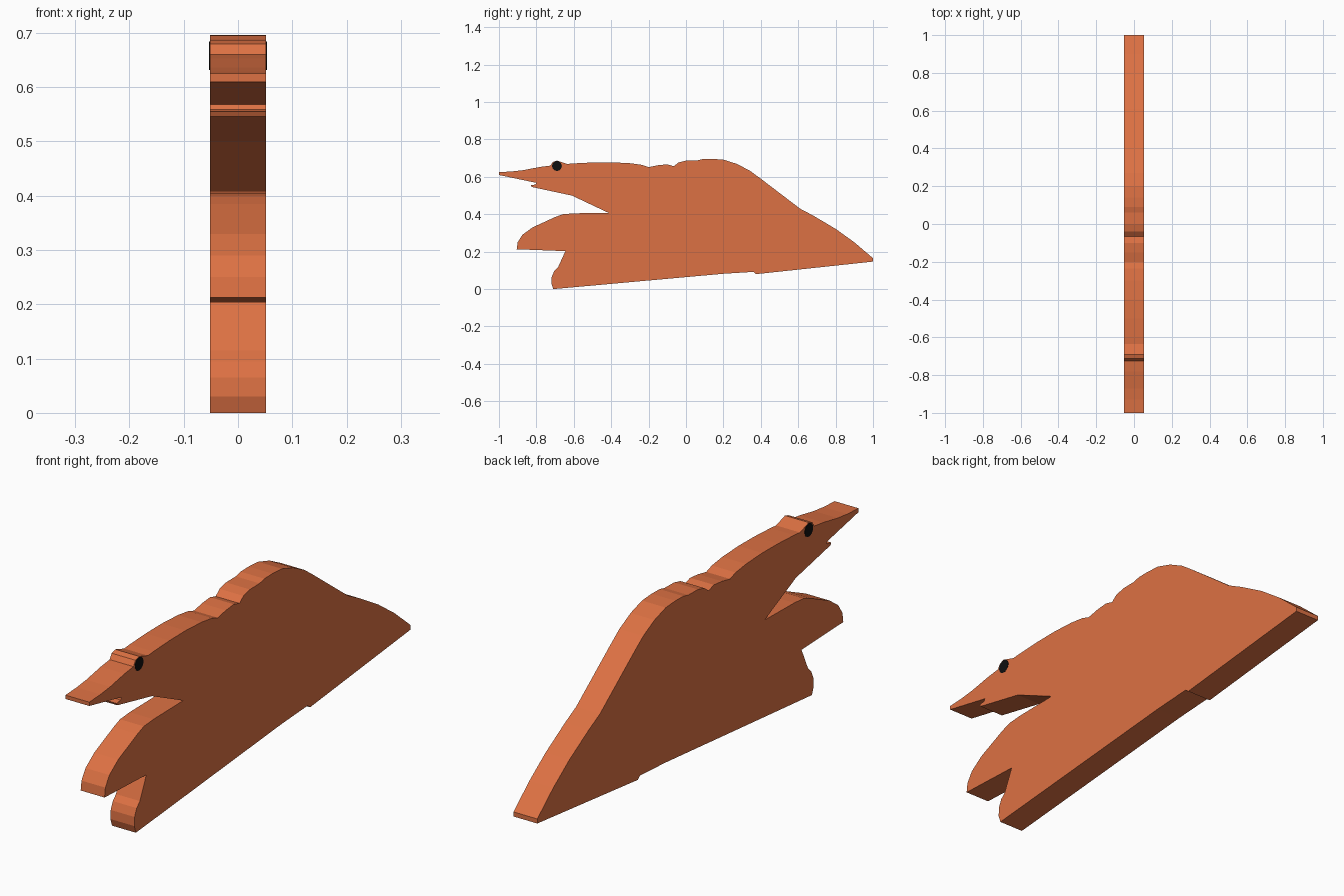
import bpy, bmesh, math

if "Cube" in bpy.data.objects:
    bpy.data.objects.remove(bpy.data.objects["Cube"])

HALF = 0.052


def material(name, color):
    m = bpy.data.materials.new(name)
    m.diffuse_color = color
    m.use_nodes = True
    m.node_tree.nodes["Principled BSDF"].inputs["Base Color"].default_value = m.diffuse_color
    return m


def slab(name, outline, half, mat):
    """Extrude a (y, z) outline along x, centred on x = 0."""
    bm = bmesh.new()
    face = bm.faces.new([bm.verts.new((-half, y, z)) for y, z in outline])
    ext = bmesh.ops.extrude_face_region(bm, geom=[face])
    moved = [v for v in ext["geom"] if isinstance(v, bmesh.types.BMVert)]
    bmesh.ops.translate(bm, verts=moved, vec=(2 * half, 0, 0))
    bmesh.ops.recalc_face_normals(bm, faces=bm.faces)
    me = bpy.data.meshes.new(name)
    bm.to_mesh(me)
    bm.free()
    me.materials.append(mat)
    ob = bpy.data.objects.new(name, me)
    bpy.context.collection.objects.link(ob)
    return ob


# head and brow, from the snout tip backwards
head = [(-1, .625), (-.93, .629), (-.87, .636), (-.78, .653), (-.725, .66),
        (-.712, .68), (-.69, .687), (-.66, .677), (-.635, .669)]
# neck, back and tail
back = [(-.6, .672), (-.5, .677), (-.4, .678), (-.3, .673), (-.235, .664),
        (-.2, .652), (-.15, .662), (-.1, .667), (-.065, .657), (-.04, .677),
        (0, .687), (.06, .688), (.09, .695), (.14, .696), (.2, .692),
        (.27, .67), (.34, .634), (.4, .59), (.61, .43), (.68, .393),
        (.8, .322), (.9, .25), (1, .165), (1, .147)]
# belly line
belly = [(.375, .08), (.36, .092), (.2, .082), (-.71, 0)]
# lower and upper legs
legs = [(-.72, .03), (-.718, .065), (-.705, .095), (-.685, .115), (-.645, .203),
        (-.905, .213), (-.9, .25), (-.875, .29), (-.82, .33), (-.7, .385),
        (-.66, .4), (-.6, .405), (-.415, .408)]
# throat and jaw
jaw = [(-.61, .5), (-.825, .546), (-.83, .555), (-.805, .559), (-.8, .568), (-1, .61)]

slab("animal_body", head + back + belly + legs + jaw, HALF,
     material("orange", (0.72, 0.165, 0.056, 1)))

# eyes, one thin disc on each side
black = material("black", (0.005, 0.005, 0.005, 1))
circle = [(-.69 + .026 * math.cos(i * math.tau / 32),
           .658 + .026 * math.sin(i * math.tau / 32)) for i in range(32)]
for side, name in ((1, "right_eye"), (-1, "left_eye")):
    eye = slab(name, circle, 0.001, black)
    eye.location.x = side * HALF
